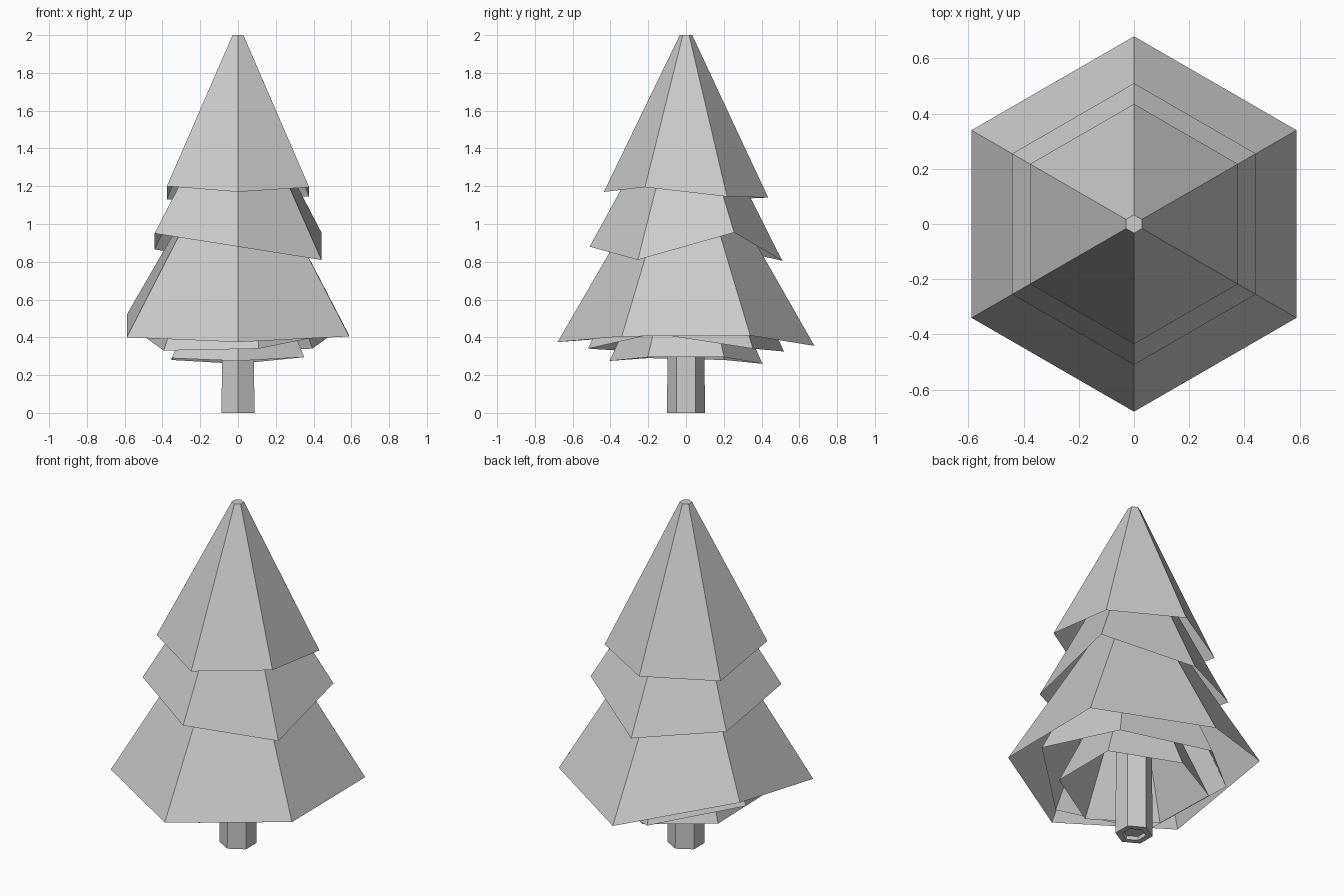
import bpy
import bmesh
from math import cos, sin, radians

if "Cube" in bpy.data.objects:
    bpy.data.objects.remove(bpy.data.objects["Cube"], do_unlink=True)

SIDES = 6

grey = bpy.data.materials.new("light_grey")
grey.use_nodes = True
colour = (0.6, 0.6, 0.6, 1)
grey.diffuse_color = colour
grey.node_tree.nodes["Principled BSDF"].inputs["Base Color"].default_value = colour


def ring(bm, radius, heights, turn=0):
    """Six points, starting at the back left corner."""
    points = []
    for i, z in enumerate(heights):
        a = radians(30 + turn + i * 360 / SIDES)
        points.append(bm.verts.new((radius * cos(a), radius * sin(a), z)))
    return points


def bridge(bm, low, high):
    for i in range(SIDES):
        j = (i + 1) % SIDES
        bm.faces.new((low[i], low[j], high[j], high[i]))


def finish(bm, name):
    mesh = bpy.data.meshes.new(name)
    bm.to_mesh(mesh)
    bm.free()
    mesh.materials.append(grey)
    obj = bpy.data.objects.new(name, mesh)
    bpy.context.collection.objects.link(obj)


def branch_tier(name, radius, rim_heights, tip_z, turn=0):
    """Open-bottomed cone with an uneven rim and a small flat tip."""
    bm = bmesh.new()
    rim = ring(bm, radius, rim_heights, turn)
    tip = ring(bm, 0.033, [tip_z] * SIDES, turn)
    bridge(bm, rim, tip)
    bm.faces.new(tip)
    finish(bm, name)


# Visible tiers
branch_tier("top_branches", 0.435, (1.145, 1.14, 1.13, 1.2, 1.17, 1.195), 2.0)
branch_tier("middle_branches", 0.51, (0.955, 0.805, 0.865, 0.95, 0.88, 0.81), 1.75)
branch_tier("bottom_branches", 0.68, (0.41, 0.355, 0.52, 0.4, 0.375, 0.405), 1.49)

# Tiers tucked under the bottom branches
branch_tier("inner_branches", 0.53, (0.34, 0.325, 0.41, 0.33, 0.34, 0.42), 1.42, 12)
branch_tier("lowest_branches", 0.405, (0.295, 0.26, 0.28, 0.29, 0.275, 0.295), 1.08)

# Trunk with a shallow recess in its foot
bm = bmesh.new()
sections = [(0.06, 0.02), (0.065, 0), (0.1, 0), (0.097, 0.6)]
rings = [ring(bm, r, [z] * SIDES) for r, z in sections]
for low, high in zip(rings, rings[1:]):
    bridge(bm, low, high)
bm.faces.new(list(reversed(rings[0])))
bm.faces.new(rings[-1])
finish(bm, "trunk")
